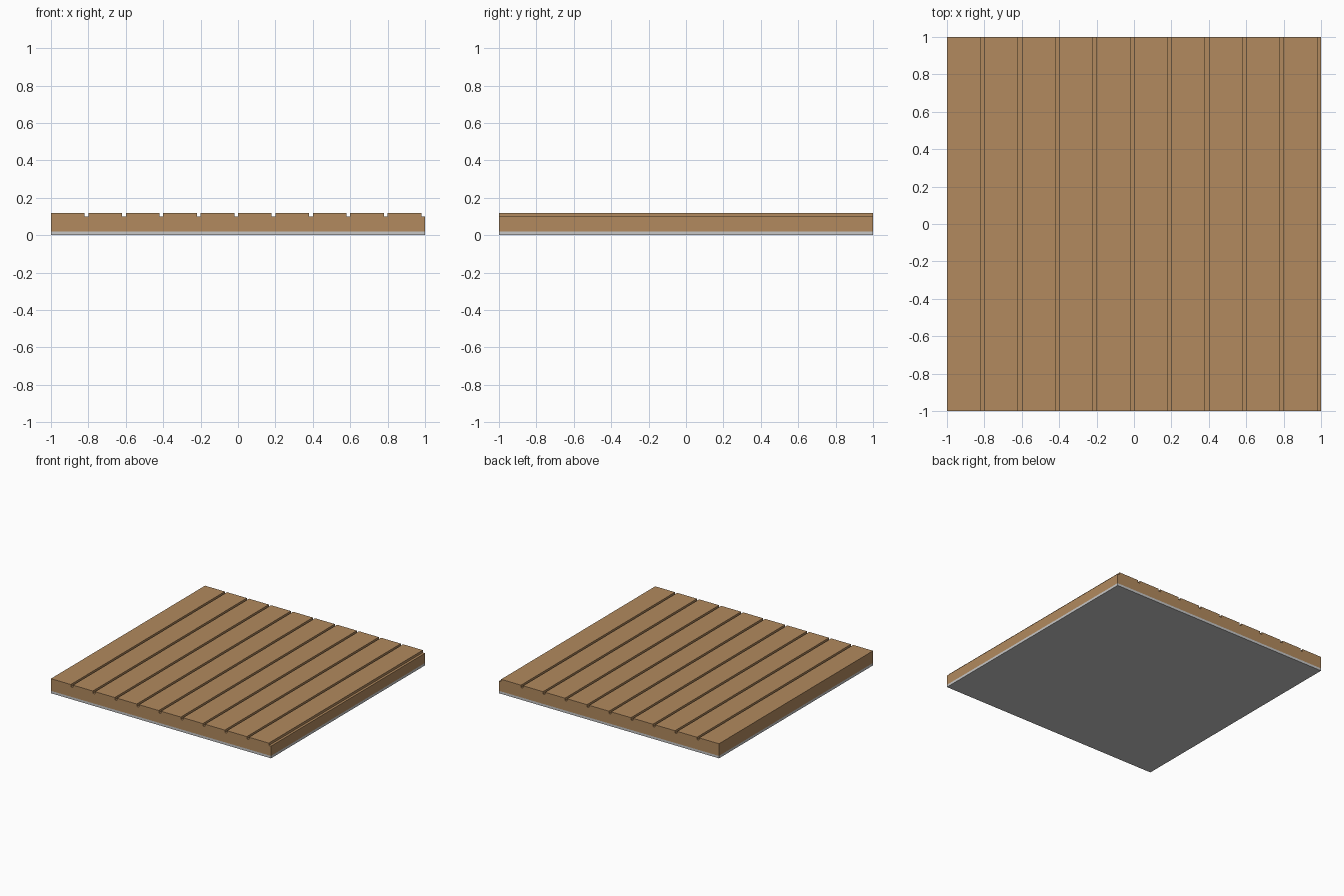
import bpy
import bmesh

if "Cube" in bpy.data.objects:
    bpy.data.objects.remove(bpy.data.objects["Cube"])

HALF = 1.0         # half the panel side
BASE_TOP = 0.02    # top of the grey backing sheet
GROOVE_Z = 0.10    # groove floor
TOP_Z = 0.12       # board surface
PITCH, GROOVE, COUNT = 0.20, 0.02, 10


def material(name, rgb):
    mat = bpy.data.materials.new(name)
    mat.diffuse_color = (*rgb, 1.0)
    mat.use_nodes = True
    mat.node_tree.nodes["Principled BSDF"].inputs["Base Color"].default_value = mat.diffuse_color
    return mat


def extrude_profile(name, points, mat):
    """Extrude an x-z outline along the whole depth in y."""
    bm = bmesh.new()
    face = bm.faces.new([bm.verts.new((x, -HALF, z)) for x, z in points])
    result = bmesh.ops.extrude_face_region(bm, geom=[face])
    moved = [v for v in result["geom"] if isinstance(v, bmesh.types.BMVert)]
    bmesh.ops.translate(bm, verts=moved, vec=(0, 2 * HALF, 0))
    bmesh.ops.recalc_face_normals(bm, faces=bm.faces)
    mesh = bpy.data.meshes.new(name)
    bm.to_mesh(mesh)
    bm.free()
    mesh.materials.append(mat)
    obj = bpy.data.objects.new(name, mesh)
    bpy.context.collection.objects.link(obj)
    return obj


wood = material("warm wood", (0.445, 0.254, 0.112))
grey = material("light grey", (0.57, 0.57, 0.57))

# Grey backing sheet
extrude_profile("backing_sheet",
                [(-HALF, 0), (HALF, 0), (HALF, BASE_TOP), (-HALF, BASE_TOP)], grey)

# Grooved wooden panel: each board is followed by a narrow groove on its right
outline = [(HALF, BASE_TOP), (-HALF, BASE_TOP)]
for i in range(COUNT):
    left = -HALF + i * PITCH
    right = left + PITCH - GROOVE
    if i == 0:
        outline.append((left, TOP_Z))
    else:
        outline += [(left, GROOVE_Z), (left, TOP_Z)]
    outline += [(right, TOP_Z), (right, GROOVE_Z)]
outline.append((HALF, GROOVE_Z))
extrude_profile("grooved_wood_panel", outline, wood)
